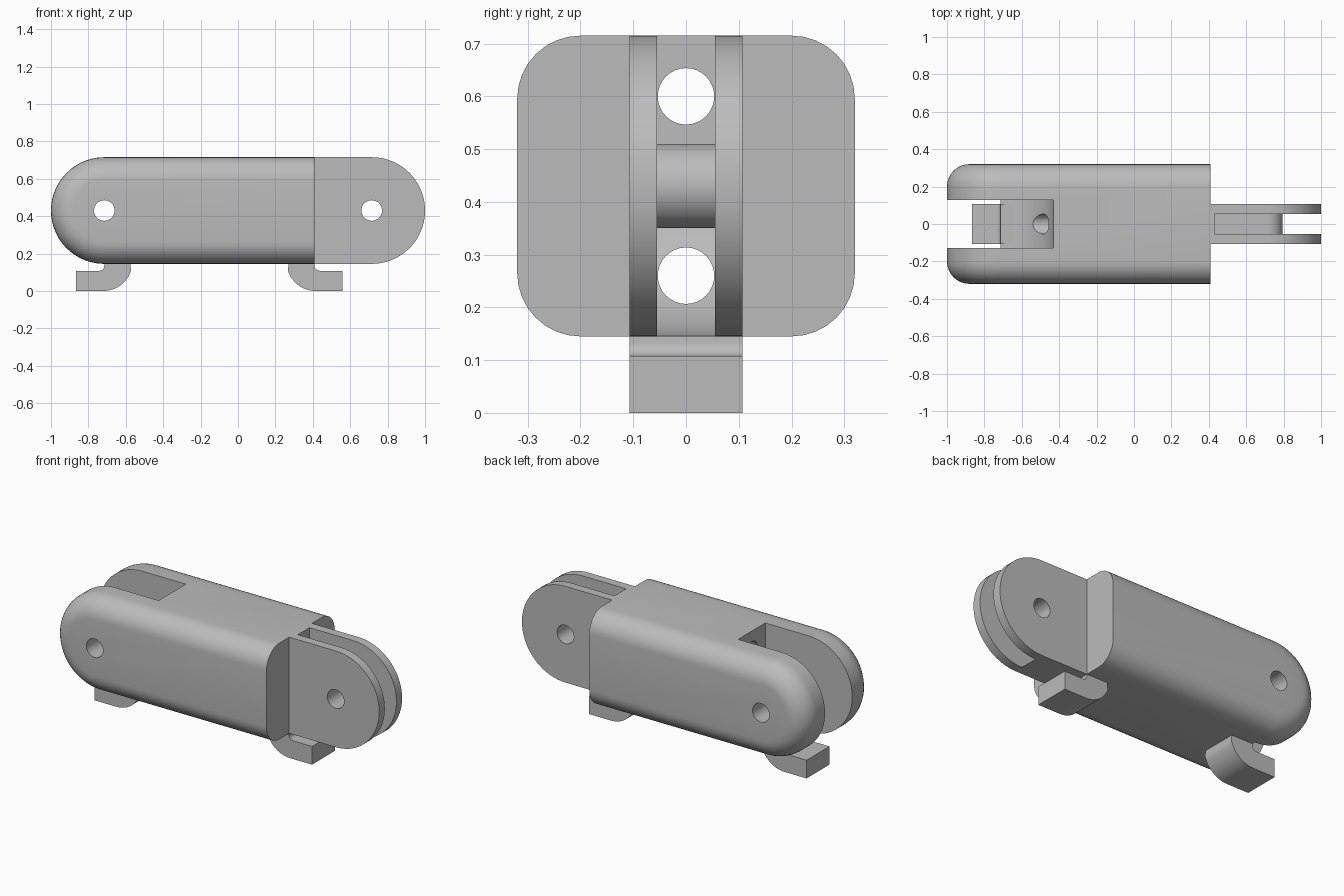
import bpy, bmesh
from math import sin, cos, pi, radians

if "Cube" in bpy.data.objects:
    bpy.data.objects.remove(bpy.data.objects["Cube"])

# Main dimensions
R = 0.285            # half height of the link
ZC = 0.43            # height of the pin axes
PIN = 0.715          # distance of each pin axis from the centre
END = 0.41           # flat end of the body
HALF = 0.32          # half width of the body
ROUND = 0.12         # rounding of the body edges

grey = bpy.data.materials.new("plain grey")
grey.use_nodes = True
grey.diffuse_color = (0.5, 0.5, 0.5, 1)
grey.node_tree.nodes["Principled BSDF"].inputs["Base Color"].default_value = (0.5, 0.5, 0.5, 1)


def arc(cx, cz, r, start, end, n=24):
    """Points on an arc in the x-z plane, angles in degrees."""
    angles = [radians(start + (end - start) * i / n) for i in range(n + 1)]
    return [(cx + r * cos(a), cz + r * sin(a)) for a in angles]


def mirrored(points, axis=0):
    return [(2 * axis - x, z) for x, z in points]


def loft(name, layers):
    """Closed solid through (y, x-z outline) layers."""
    bm = bmesh.new()
    rings = [[bm.verts.new((x, y, z)) for x, z in pts] for y, pts in layers]
    for a, b in zip(rings, rings[1:]):
        for i in range(len(a)):
            j = (i + 1) % len(a)
            bm.faces.new((a[i], a[j], b[j], b[i]))
    bm.faces.new(rings[0])
    bm.faces.new(rings[-1])
    bmesh.ops.recalc_face_normals(bm, faces=bm.faces)
    mesh = bpy.data.meshes.new(name)
    bm.to_mesh(mesh)
    bm.free()
    mesh.materials.append(grey)
    obj = bpy.data.objects.new(name, mesh)
    bpy.context.collection.objects.link(obj)
    return obj


def prism(name, half, pts):
    return loft(name, [(-half, pts), (half, pts)])


def rod(name, location, rotation, length, r):
    bpy.ops.mesh.primitive_cylinder_add(vertices=32, radius=r, depth=length,
                                        location=location, rotation=rotation)
    obj = bpy.context.object
    obj.name = name
    obj.data.materials.append(grey)
    return obj


def select(obj):
    bpy.ops.object.select_all(action='DESELECT')
    obj.select_set(True)
    bpy.context.view_layer.objects.active = obj


def cut(obj, cutters):
    select(obj)
    for cutter in cutters:
        mod = obj.modifiers.new("cut", 'BOOLEAN')
        mod.operation = 'DIFFERENCE'
        mod.solver = 'EXACT'
        mod.object = cutter
        bpy.ops.object.modifier_apply(modifier=mod.name)


# Body: half stadium with rounded side edges and a flat end
def body_outline(inset):
    r = R - inset
    return arc(-PIN, ZC, r, 90, 270, 40) + [(END, ZC - r), (END, ZC + r)]


steps = [radians(90 * i / 8) for i in range(9)]
side = [(HALF - ROUND + ROUND * cos(a), ROUND * (1 - sin(a))) for a in steps]
layers = [(-y, body_outline(d)) for y, d in side]
layers += [(y, body_outline(d)) for y, d in reversed(side)]
body = loft("body", layers)

# Fork that carries the next link
fork = prism("fork", 0.107, arc(PIN, ZC, R, -90, 90, 40) + [(END, ZC + R), (END, ZC - R)])

# Web between the fork plates with a rounded nose
web = prism("fork_web", 0.0545, arc(PIN, ZC, 0.08, -90, 90) + [(0.425, ZC + 0.08), (0.425, ZC - 0.08)])

# Cutters: slots with a curved floor, pin holes and cord holes
slot = arc(-PIN, ZC, R - 0.001, -90, 0) + [(-PIN + R, 0.9), (-1.2, 0.9), (-1.2, 0.05), (-PIN, 0.05)]
body_slot = prism("body_slot_cutter", 0.127, slot)
fork_slot = prism("fork_slot_cutter", 0.0545, mirrored(slot))
pins = [rod("pin_cutter", (s * PIN, 0, ZC), (pi / 2, 0, 0), 1, 0.055) for s in (-1, 1)]
cords = [rod("cord_cutter", (0, 0, ZC + s * 0.17), (0, pi / 2, 0), 1.2, 0.0535) for s in (-1, 1)]

cut(body, [body_slot, pins[0]] + cords)
cut(fork, [fork_slot, pins[1]] + cords)
cut(web, [pins[1]])
for helper in [body_slot, fork_slot] + pins + cords:
    bpy.data.objects.remove(helper)

# Hooks under the body, pointing outwards
hook = [(-0.865, 0), (-0.865, 0.108)]
hook += arc(-0.74, 0.133, 0.025, -90, 0, 6)
hook += [(-PIN, 0.155), (-0.575, 0.155)]
hook += arc(-0.72, 0.155, 0.155, -18, -90, 12)
hooks = [prism("right_hook", 0.107, hook),
         prism("left_hook", 0.107, mirrored(hook, (END - PIN) / 2))]

# Smooth the round surfaces, keep edges sharp
for part in [body, fork, web] + hooks:
    select(part)
    bpy.ops.object.shade_smooth_by_angle(angle=radians(30))
